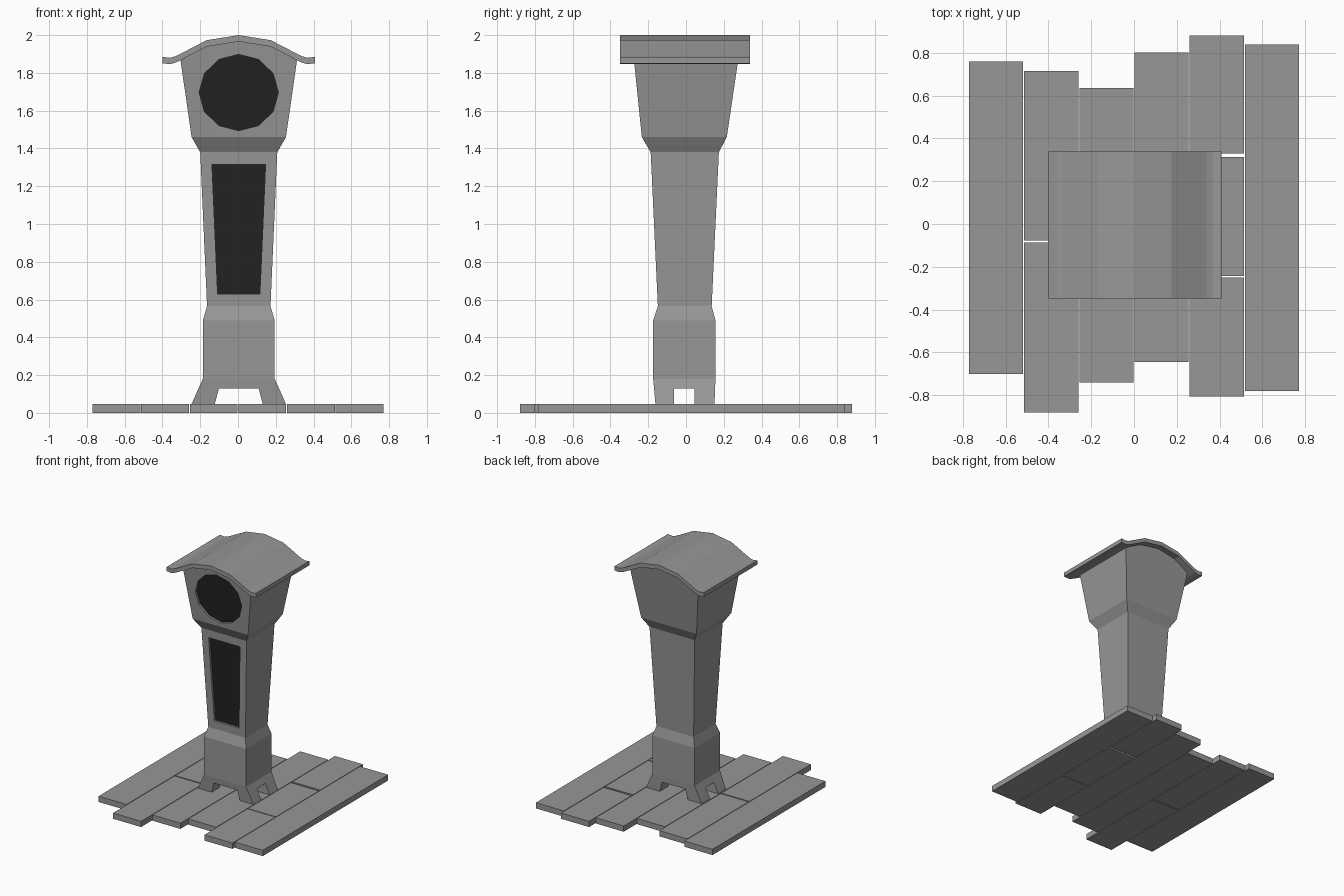
import bpy, bmesh, math

if "Cube" in bpy.data.objects:
    bpy.data.objects.remove(bpy.data.objects["Cube"])

grey = bpy.data.materials.new("dark_grey")
grey.diffuse_color = (0.31, 0.31, 0.31, 1)
grey.use_nodes = True
grey.node_tree.nodes["Principled BSDF"].inputs["Base Color"].default_value = grey.diffuse_color
dark = bpy.data.materials.new("dark_panel")
dark.diffuse_color = (0.017, 0.017, 0.017, 1)
dark.use_nodes = True
dark.node_tree.nodes["Principled BSDF"].inputs["Base Color"].default_value = dark.diffuse_color


def make_object(name, verts, faces, material=grey):
    mesh = bpy.data.meshes.new(name)
    mesh.from_pydata(verts, [], faces)
    bm = bmesh.new()
    bm.from_mesh(mesh)
    bmesh.ops.recalc_face_normals(bm, faces=bm.faces)
    bm.to_mesh(mesh)
    bm.free()
    obj = bpy.data.objects.new(name, mesh)
    bpy.context.collection.objects.link(obj)
    mesh.materials.append(material)
    if "clock" in name:  # the clock stands slightly off the floor's centre
        obj.location = (0.004, -0.004, 0)
    return obj


def prism(name, outline, y_front, y_back, material=grey):
    """Extrude an (x, z) outline along y; front and back are functions of z."""
    n = len(outline)
    verts = [(x, y(z), z) for y in (y_front, y_back) for x, z in outline]
    faces = [[i, (i + 1) % n, n + (i + 1) % n, n + i] for i in range(n)]
    return make_object(name, verts, faces + [list(range(n)), list(range(n, 2 * n))], material)


def hexa(name, lower, upper):
    """Box between two rectangles given as (x0, x1, y0, y1, z)."""
    verts = []
    for x0, x1, y0, y1, z in (lower, upper):
        verts += [(x0, y0, z), (x1, y0, z), (x1, y1, z), (x0, y1, z)]
    sides = [(i, (i + 1) % 4, 4 + (i + 1) % 4, 4 + i) for i in range(4)]
    return make_object(name, verts, sides + [(0, 1, 2, 3), (4, 5, 6, 7)])


# Floor planks: column of (start, end) lengths, front to back
planks = [
    [(-0.70, 0.758)],
    [(-0.88, -0.087), (-0.077, 0.715)],
    [(-0.74, 0.635)],
    [(-0.645, 0.80)],
    [(-0.805, -0.25), (-0.242, 0.312), (0.33, 0.88)],
    [(-0.78, 0.838)],
]
for col, pieces in enumerate(planks):
    x0 = -0.77 + col * 0.2575
    for y0, y1 in pieces:
        hexa("floor_plank", (x0, x0 + 0.2525, y0, y1, 0), (x0, x0 + 0.2525, y0, y1, 0.047))

# Clock case: lofted sections of (z, half width, front y, back y)
sections = [
    (0.13, 0.213, -0.165, 0.158),
    (0.18, 0.19, -0.17, 0.16),
    (0.49, 0.19, -0.17, 0.16),
    (0.565, 0.168, -0.145, 0.14),
    (1.38, 0.204, -0.183, 0.178),
    (1.46, 0.25, -0.23, 0.22),
    (1.865, 0.308, -0.271, 0.28),
]
columns = (-1, -0.54, 0, 0.54, 1)
arch = (0, 0.088, 0.11, 0.088, 0)
verts = []
for k, (z, w, yf, yb) in enumerate(sections):
    top = k == len(sections) - 1
    rise = arch if top else (0,) * 5
    front = [(c * w, yf - 0.1 * r, z + r) for c, r in zip(columns, rise)]
    back = [(c * w, yb + 0.14 * r, z + r) for c, r in zip(columns, rise)]
    verts += front + back[::-1]
faces = []
last = 10 * (len(sections) - 1)
for k in range(len(sections) - 1):
    for i in range(10):
        j = (i + 1) % 10
        faces.append((10 * k + i, 10 * k + j, 10 * k + 10 + j, 10 * k + 10 + i))
for base in (0, last):
    faces += [(base + i, base + i + 1, base + 8 - i, base + 9 - i) for i in range(4)]
case = make_object("clock_case", verts, faces)

# Feet under the four corners
for side in (-1, 1):
    for yi, yo, yt in ((-0.06, -0.158, -0.165), (0.049, 0.155, 0.158)):
        hexa("clock_foot",
             (side * 0.127, side * 0.25, yi, yo, 0.047),
             (side * 0.105, side * 0.213, yi, yt, 0.13))

# Recessed dark dial and door, following the slope of the front
dial = [(0.21 * math.sin(math.tau * i / 12), 1.696 + 0.202 * math.cos(math.tau * i / 12))
        for i in range(12)]
door = [(-0.112, 0.63), (0.112, 0.63), (0.142, 1.315), (-0.142, 1.315)]


def front_y(a, b, offset):
    return lambda z: a[2] + (b[2] - a[2]) * (z - a[0]) / (b[0] - a[0]) + offset


for name, outline, k in (("clock_dial", dial, 5), ("clock_door", door, 3)):
    a, b = sections[k], sections[k + 1]
    cutter = prism(name + "_cutter", outline, front_y(a, b, -0.05), front_y(a, b, 0.02))
    cutter.hide_render = True
    cutter.hide_viewport = True
    cut = case.modifiers.new("recess", "BOOLEAN")
    cut.operation = "DIFFERENCE"
    cut.solver = "EXACT"
    cut.object = cutter
    prism(name, outline, front_y(a, b, 0.017), front_y(a, b, 0.03), dark)

# Curved roof with upturned eaves
half = [(0.17, 1.973), (0.305, 1.903), (0.335, 1.888), (0.365, 1.880), (0.404, 1.885)]
upper = [(-x, z) for x, z in reversed(half)] + [(0, 2.0)] + half
lower = [(x, z - 0.034) for x, z in upper]
n = len(upper)
verts = [(x, y, z) for y in (-0.345, 0.343) for x, z in upper + lower]
faces = []
for i in range(n - 1):
    for off in (0, n):
        faces.append((off + i, off + i + 1, 2 * n + off + i + 1, 2 * n + off + i))
    for off in (0, 2 * n):
        faces.append((off + i, off + i + 1, off + n + i + 1, off + n + i))
for i in (0, n - 1):
    faces.append((i, n + i, 3 * n + i, 2 * n + i))
make_object("clock_roof", verts, faces)
